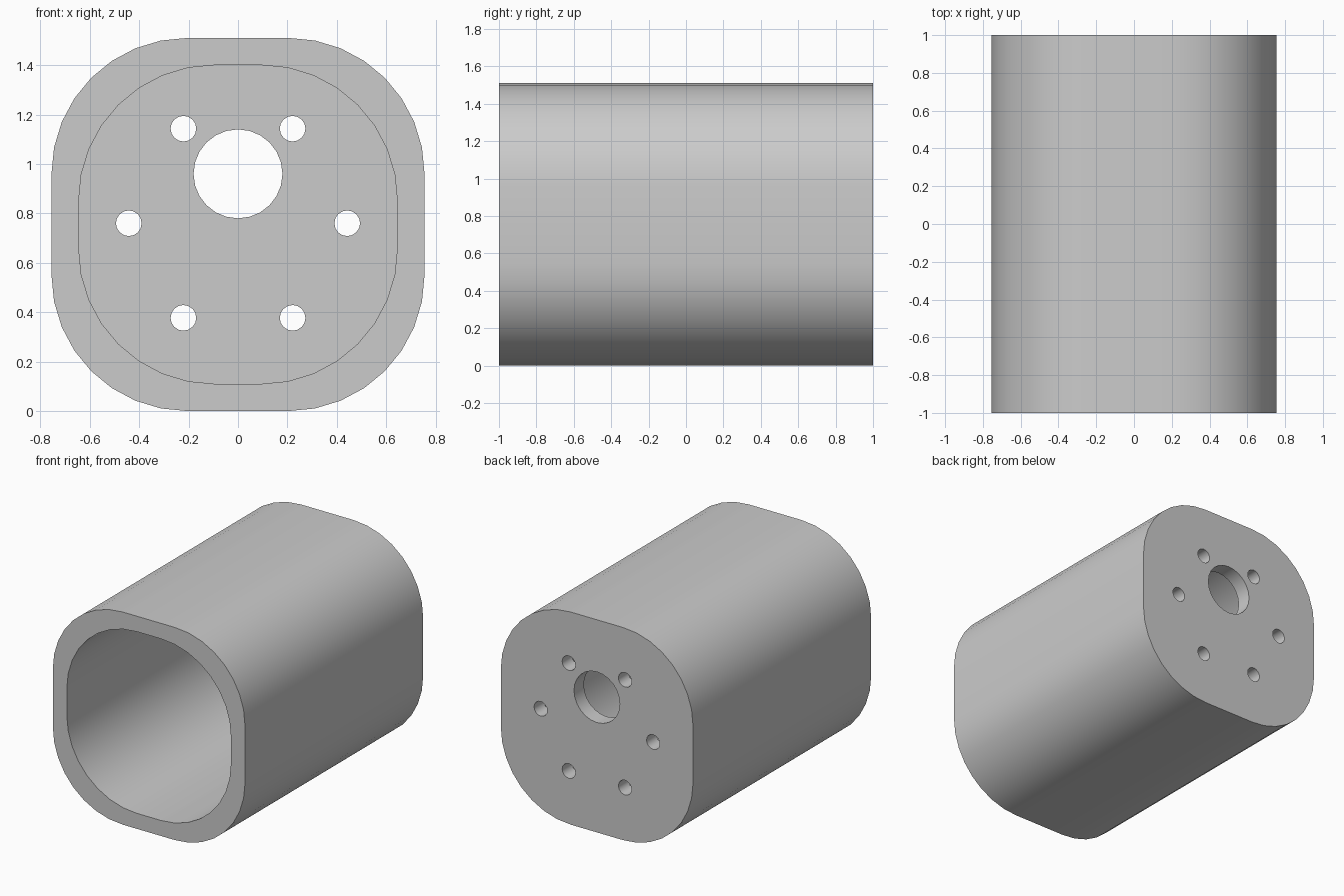
import bpy
import bmesh
from math import cos, sin, pi, radians

cube = bpy.data.objects.get("Cube")
if cube:
    bpy.data.objects.remove(cube, do_unlink=True)

HALF = 0.755       # half width of the housing
WALL = 0.11        # side wall and back plate thickness
CORNER = 0.55      # corner radius, inside and outside
FRONT, BACK = -1.0, 1.0
FLOOR = BACK - WALL

grey = bpy.data.materials.new("plain_grey")
grey.use_nodes = True
grey.diffuse_color = (0.6, 0.6, 0.6, 1)
grey.node_tree.nodes["Principled BSDF"].inputs["Base Color"].default_value = (0.6, 0.6, 0.6, 1)


def rounded_square(half, steps=8):
    """Outline in x, z with four rounded corners."""
    flat = half - CORNER
    points = []
    for quarter, (sx, sz) in enumerate([(1, 1), (-1, 1), (-1, -1), (1, -1)]):
        for i in range(steps + 1):
            a = (quarter + i / steps) * pi / 2
            points.append((sx * flat + CORNER * cos(a), HALF + sz * flat + CORNER * sin(a)))
    return points


def circle(x, z, radius, sides):
    return [(x + radius * cos(2 * pi * i / sides), z + radius * sin(2 * pi * i / sides))
            for i in range(sides)]


bm = bmesh.new()


def ring(points, y):
    return [bm.verts.new((x, y, z)) for x, z in points]


def bridge(a, b):
    for i in range(len(a)):
        j = (i + 1) % len(a)
        bm.faces.new((a[i], a[j], b[j], b[i]))


def fill(rings, normal):
    edges = [bm.edges.get((r[i - 1], r[i])) for r in rings for i in range(len(r))]
    bmesh.ops.triangle_fill(bm, edges=edges, use_beauty=True, normal=normal)


# Outer shell, front rim and inner bore
outer, inner = rounded_square(HALF), rounded_square(HALF - WALL)
outer_front, outer_back = ring(outer, FRONT), ring(outer, BACK)
inner_front, inner_floor = ring(inner, FRONT), ring(inner, FLOOR)
bridge(outer_front, outer_back)
bridge(outer_front, inner_front)
bridge(inner_front, inner_floor)

# Shaft hole and six mounting holes through the back plate
holes = [circle(0, 0.96, 0.18, 24)]
for k in range(6):
    a = k * pi / 3
    holes.append(circle(0.442 * cos(a), HALF + 0.005 + 0.442 * sin(a), 0.052, 16))
back_rings, floor_rings = [outer_back], [inner_floor]
for hole in holes:
    at_back, at_floor = ring(hole, BACK), ring(hole, FLOOR)
    bridge(at_back, at_floor)
    back_rings.append(at_back)
    floor_rings.append(at_floor)

# Both sides of the back plate
fill(back_rings, (0, 1, 0))
fill(floor_rings, (0, -1, 0))
bmesh.ops.recalc_face_normals(bm, faces=bm.faces)

mesh = bpy.data.meshes.new("motor_housing")
bm.to_mesh(mesh)
bm.free()
mesh.materials.append(grey)
housing = bpy.data.objects.new("motor_housing", mesh)
bpy.context.collection.objects.link(housing)

bpy.ops.object.select_all(action="DESELECT")
housing.select_set(True)
bpy.context.view_layer.objects.active = housing
bpy.ops.object.shade_smooth_by_angle(angle=radians(35))
